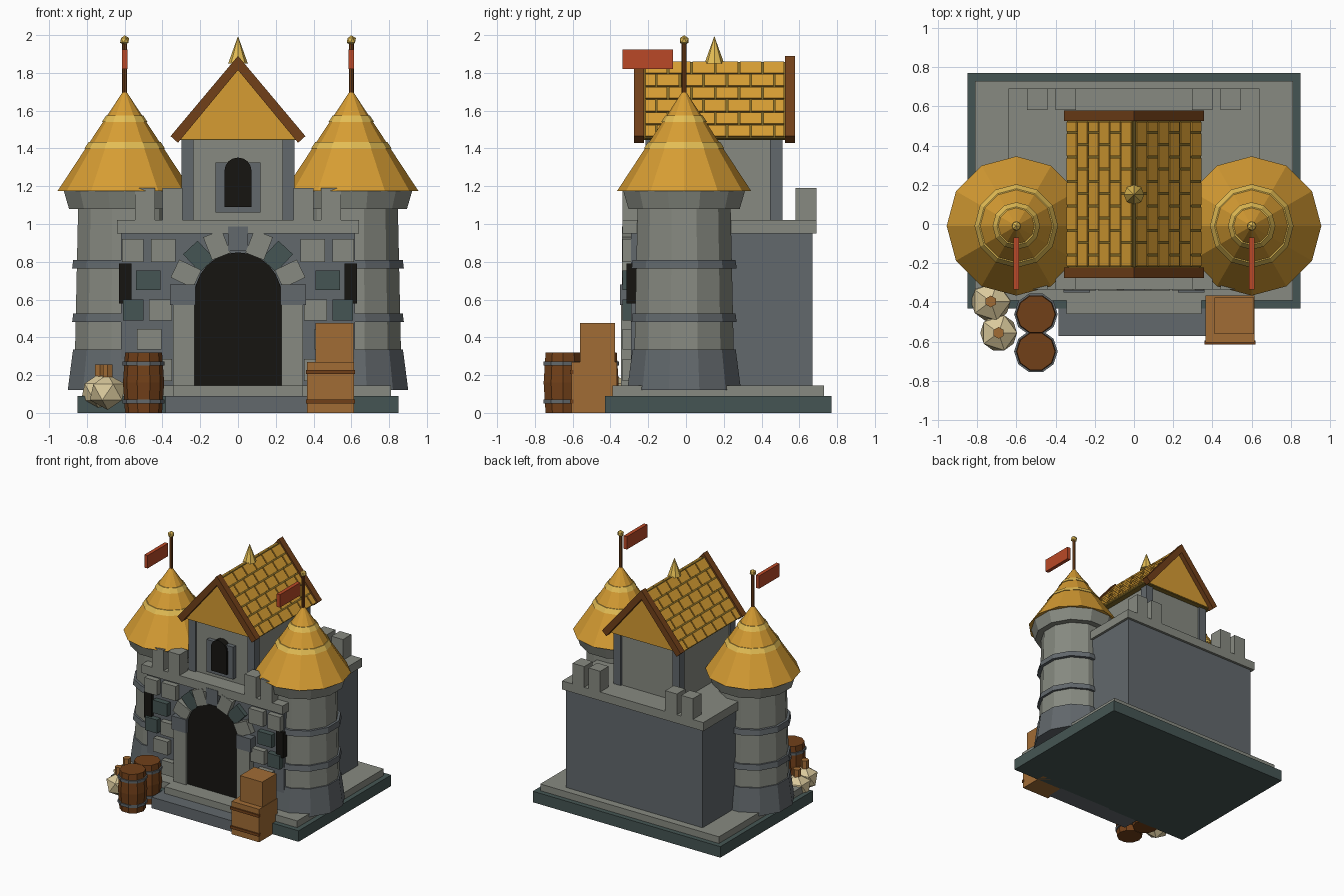
import bpy, bmesh, math
from mathutils import Matrix, Vector

if "Cube" in bpy.data.objects:
    bpy.data.objects.remove(bpy.data.objects["Cube"])

LIGHT, SLATE, TEAL, BLACK = "868980", "62686C", "475654", "1C1B18"
GOLD, PALE, GROUT, BROWN = "D59B36", "E3BC55", "80692B", "71421F"
RED, WOOD, CREAM = "B84A2B", "A06C38", "D8C79A"
mats = {}


def material(hex_code):
    if hex_code not in mats:
        m = bpy.data.materials.new("colour_" + hex_code)
        rgb = [(int(hex_code[i:i + 2], 16) / 255) ** 2.2 for i in (0, 2, 4)]
        m.diffuse_color = (*rgb, 1)
        m.use_nodes = True
        m.node_tree.nodes["Principled BSDF"].inputs["Base Color"].default_value = m.diffuse_color
        mats[hex_code] = m
    return mats[hex_code]


def finish(name, bm, colour):
    bmesh.ops.recalc_face_normals(bm, faces=bm.faces)
    me = bpy.data.meshes.new(name)
    bm.to_mesh(me)
    bm.free()
    me.materials.append(material(colour))
    ob = bpy.data.objects.new(name, me)
    bpy.context.collection.objects.link(ob)
    return ob


def add_box(bm, size, mat):
    bmesh.ops.create_cube(bm, size=1, matrix=mat @ Matrix.Diagonal((*size, 1)))


def box(name, x0, x1, y0, y1, z0, z1, colour):
    bm = bmesh.new()
    add_box(bm, (x1 - x0, y1 - y0, z1 - z0),
            Matrix.Translation(((x0 + x1) / 2, (y0 + y1) / 2, (z0 + z1) / 2)))
    return finish(name, bm, colour)


def pair(name, x0, x1, *rest):
    box(name + "_right", x0, x1, *rest)
    box(name + "_left", -x1, -x0, *rest)


def cone(name, x, y, z0, z1, r0, r1, n, colour, turn=0):
    bm = bmesh.new()
    bmesh.ops.create_cone(bm, cap_ends=True, segments=n, radius1=r0, radius2=r1, depth=z1 - z0,
                          matrix=Matrix.Translation((x, y, (z0 + z1) / 2)) @ Matrix.Rotation(turn, 4, 'Z'))
    return finish(name, bm, colour)


def ball(name, x, y, z, r, colour, squash=1):
    bm = bmesh.new()
    bmesh.ops.create_icosphere(bm, subdivisions=1, radius=r,
                               matrix=Matrix.Translation((x, y, z)) @ Matrix.Diagonal((1, 1, squash, 1)))
    return finish(name, bm, colour)


def prism(name, pts, y0, y1, colour):
    # x-z outline extruded along y
    bm = bmesh.new()
    face = bm.faces.new([bm.verts.new((x, y0, z)) for x, z in pts])
    ext = bmesh.ops.extrude_face_region(bm, geom=[face])
    bmesh.ops.translate(bm, vec=(0, y1 - y0, 0),
                        verts=[v for v in ext["geom"] if isinstance(v, bmesh.types.BMVert)])
    return finish(name, bm, colour)


def arch(name, r, z0, zc, y0, y1, colour, n=12):
    pts = [(-r, z0), (r, z0)]
    pts += [(r * math.cos(math.pi * i / n), zc + r * math.sin(math.pi * i / n)) for i in range(n + 1)]
    prism(name, pts, y0, y1, colour)


# plinth and steps
box("plinth_lower", -.85, .85, -.43, .77, 0, .09, TEAL)
box("plinth_upper", -.81, .81, -.39, .73, .09, .145, LIGHT)
box("step_lower", -.385, .385, -.57, -.42, 0, .09, SLATE)
box("step_upper", -.345, .345, -.46, -.38, .09, .145, LIGHT)

# main block, cornice and battlements
box("main_wall", -.62, .62, -.29, .67, .145, .95, SLATE)
box("cornice", -.64, .64, -.335, .69, .95, 1.02, LIGHT)
for x in (.295, .44):
    pair("back_merlon", x, x + .105, .58, .69, 1.02, 1.19, LIGHT)
    pair("front_merlon", x, x + .105, -.335, -.23, 1.02, 1.19, LIGHT)

# gateway: dark opening, jambs, imposts and arch stones
arch("gate_opening", .23, .145, .62, -.325, -.27, BLACK)
pair("jamb", .23, .345, -.345, -.27, .145, .57, LIGHT)
pair("impost", .225, .36, -.35, -.27, .57, .68, SLATE)
for i in range(7):
    a = math.radians(90 + (i - 3) * 21.5)
    key, dark = i == 3, i in (1, 5)
    r = .317 if key else .305
    bm = bmesh.new()
    add_box(bm, (.13, .06, .105), Matrix.Translation((r * math.cos(a), -.295 if dark else -.308, .605 + r * math.sin(a)))
            @ Matrix.Rotation(-a, 4, 'Y'))
    finish("arch_stone", bm, SLATE if key else TEAL if dark else LIGHT)

# projecting wall stones and arrow slits
for x0, x1, z0, z1, c in [(.5, .615, .8, .92, LIGHT), (.33, .46, .8, .92, LIGHT), (.41, .54, .65, .755, TEAL),
                          (.35, .47, .49, .6, LIGHT), (.5, .61, .49, .6, TEAL), (.405, .535, .335, .445, LIGHT),
                          (.35, .46, .17, .285, LIGHT)]:
    pair("wall_stone", x0, x1, -.335, -.27, z0, z1, c)
pair("arrow_slit", .565, .63, -.315, -.25, .58, .79, BLACK)

# keep with corner posts and window
box("keep", -.285, .285, -.2, .495, 1.0, 1.47, LIGHT)
for y in (-.215, .445):
    pair("keep_post", .235, .3, y, y + .065, 1.0, 1.46, SLATE)
box("window_frame", -.12, .12, -.235, -.19, 1.06, 1.325, SLATE)
arch("window_opening", .072, 1.09, 1.28, -.25, -.19, BLACK, 8)

# gable roof, bargeboards, tiles and finial
prism("gable_roof", [(-.335, 1.45), (.335, 1.45), (0, 1.853)], -.24, .54, GOLD)
box("roof_soffit", -.33, .33, -.235, .535, 1.445, 1.455, GROUT)
for y in (-.275, .525):
    prism("bargeboard", [(0, 1.89), (.357, 1.465), (.318, 1.43), (0, 1.815), (-.318, 1.43), (-.357, 1.465)],
          y, y + .053, BROWN)
slope = math.atan2(.403, .335)
length = math.hypot(.403, .335)
for s in (-1, 1):
    grout, tiles = bmesh.new(), bmesh.new()
    frame = Matrix.Translation((0, 0, 1.853)) @ Matrix.Rotation(s * slope, 4, 'Y')
    add_box(grout, (length, .745, .012), frame @ Matrix.Translation((s * length / 2, .1525, .003)))
    for row in range(6):
        d = s * (row + .5) * length / 6
        cuts = [-.22] + [-.22 + .125 * (k + (.5 if row % 2 else 0)) for k in range(0 if row % 2 else 1, 6)] + [.525]
        for a, b in zip(cuts, cuts[1:]):
            add_box(tiles, (length / 6 - .01, b - a - .01, .02),
                    frame @ Matrix.Translation((d, (a + b) / 2, .007)))
    finish("roof_grout", grout, GROUT)
    finish("roof_tiles", tiles, GOLD)
cone("roof_finial", 0, .15, 1.85, 1.995, .052, 0, 8, PALE)

# corner towers with banded cone roofs and flags
for s in (-1, 1):
    x, y, t = s * .6, -.01, math.radians(15)
    cone("tower_base", x, y, .12, .335, .312, .283, 12, SLATE, t)
    cone("tower_shaft", x, y, .33, 1.09, .272, .255, 12, LIGHT, t)
    for z in (.48, .765):
        cone("tower_band", x, y, z, z + .045, .288, .282, 12, SLATE, t)
    cone("tower_collar", x, y, 1.08, 1.18, .305, .335, 12, LIGHT, t)
    cone("tower_roof", x, y, 1.175, 1.715, .355, 0, 12, GOLD)
    for z in (1.4, 1.54):
        r = .355 * (1.715 - z) / .54
        cone("roof_ring", x, y, z, z + .035, r + .006, r - .017, 12, PALE)
    cone("flag_pole", x, y, 1.66, 1.96, .013, .013, 8, BROWN)
    ball("pole_ball", x, y, 1.972, .027, PALE)
    box("flag", x - .015, x + .015, -.335, -.02 - .05, 1.82, 1.925, RED)

# barrels
for y in (-.46, -.65):
    for z0, z1, r0, r1 in [(0, .16, .098, .109), (.16, .32, .109, .098)]:
        cone("barrel_staves", -.5, y, z0, z1, r0, r1, 10, BROWN, math.radians(18))
    for z in (.05, .25):
        cone("barrel_hoop", -.5, y, z, z + .022, .111, .111, 10, SLATE, math.radians(18))

# sacks with tied necks
for x, y, r in [(-.73, -.395, .113), (-.69, -.555, .105)]:
    ball("sack", x, y, .11, r, CREAM, .9)
    cone("sack_neck", x, y, .19, .255, .03, .03, 6, WOOD)

# stacked crates
box("lower_crate", .365, .615, -.605, -.365, 0, .27, WOOD)
box("upper_crate", .41, .612, -.56, -.375, .27, .475, WOOD)
for z in (.05, .205):
    box("crate_slat", .36, .62, -.615, -.595, z, z + .022, BROWN)
